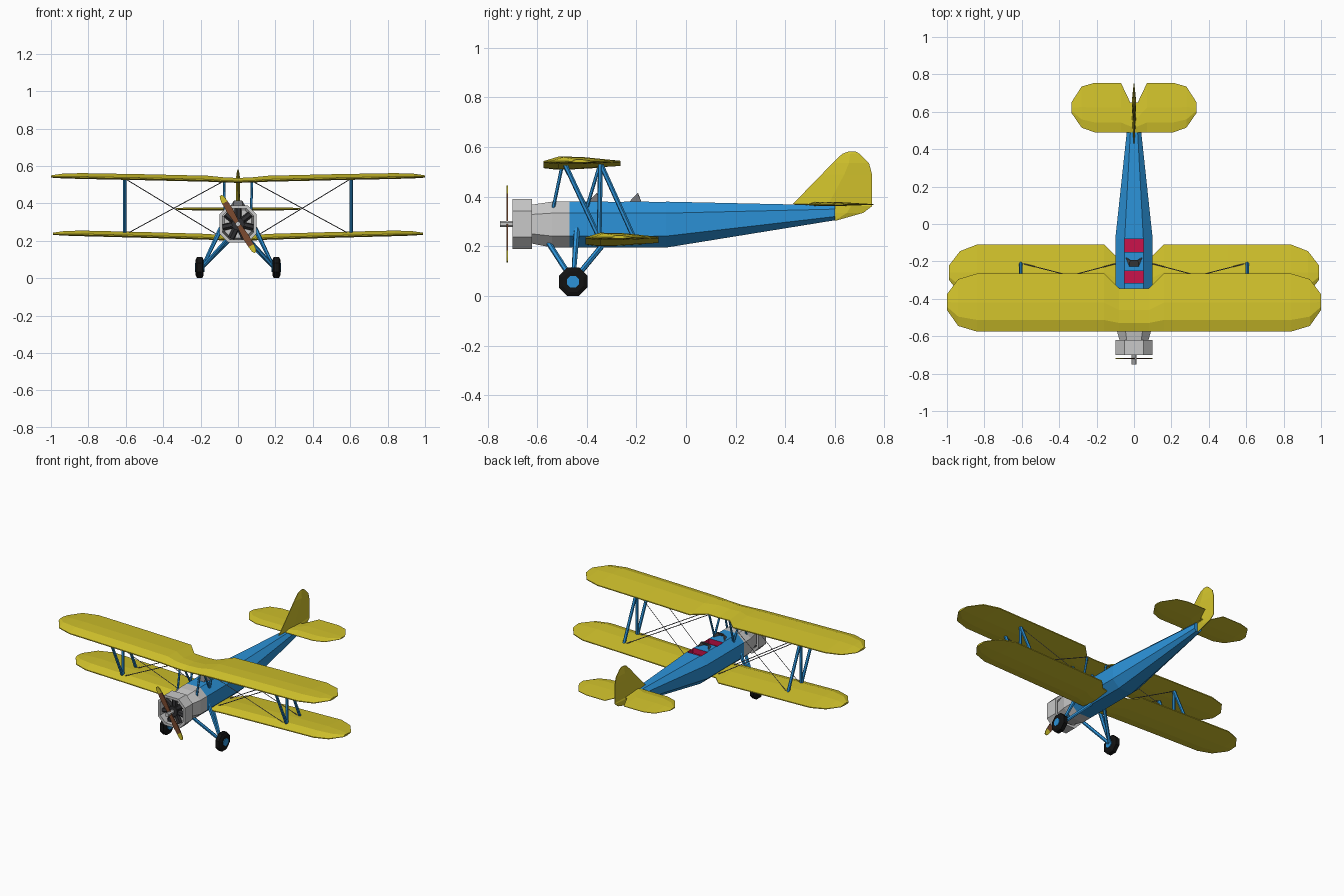
import bpy, bmesh, math
from mathutils import Vector

if "Cube" in bpy.data.objects:
    bpy.data.objects.remove(bpy.data.objects["Cube"])


def material(name, r, g, b):
    m = bpy.data.materials.new(name)
    m.use_nodes = True
    m.diffuse_color = (r, g, b, 1)
    bsdf = next(n for n in m.node_tree.nodes if n.type == 'BSDF_PRINCIPLED')
    bsdf.inputs["Base Color"].default_value = (r, g, b, 1)
    return m


YELLOW = material("wing yellow", 0.65, 0.55, 0.025)
BLUE = material("body blue", 0.025, 0.29, 0.69)
GREY = material("light metal", 0.58, 0.58, 0.58)
DARK = material("engine dark grey", 0.03, 0.03, 0.033)
BLACK = material("tyre black", 0.006, 0.006, 0.006)
BROWN = material("propeller wood", 0.2, 0.07, 0.03)
RED = material("seat red", 0.6, 0.006, 0.07)
WIRE = material("wire grey", 0.2, 0.2, 0.22)
GLASS = material("windscreen grey", 0.16, 0.16, 0.17)


def add(name, bm, *mats):
    bmesh.ops.recalc_face_normals(bm, faces=bm.faces)
    me = bpy.data.meshes.new(name)
    bm.to_mesh(me)
    bm.free()
    for m in mats:
        me.materials.append(m)
    ob = bpy.data.objects.new(name, me)
    bpy.context.collection.objects.link(ob)
    return ob


def loft(name, rings, *mats, closed=False):
    """Skin equal-length rings of points; cap the ends or join them up."""
    bm = bmesh.new()
    vs = [[bm.verts.new(p) for p in r] for r in rings]
    pairs = list(zip(vs, vs[1:])) + ([(vs[-1], vs[0])] if closed else [])
    for a, b in pairs:
        for i in range(len(a)):
            j = (i + 1) % len(a)
            bm.faces.new((a[i], a[j], b[j], b[i]))
    if not closed:
        bm.faces.new(vs[0])
        bm.faces.new(vs[-1])
    return add(name, bm, *mats)


def beam(name, a, b, r, mat, sides=6, r2=None):
    a, b = Vector(a), Vector(b)
    d = (b - a).normalized()
    u = d.orthogonal().normalized()
    v = d.cross(u)
    angs = [2 * math.pi * (i + .5) / sides for i in range(sides)]
    ring = lambda p, q: [p + (u * math.cos(t) + v * math.sin(t)) * q for t in angs]
    return loft(name, [ring(a, r), ring(b, r2 or r)], mat)


def octagon(y, w, z0, z1, fx=.5, fz=.25):
    """Chamfered body section at station y."""
    cx, h = w * fx, (z1 - z0) * fz
    half = [(cx, z0), (w, z0 + h), (w, z1 - h), (cx, z1)]
    return [(x, y, z) for x, z in half] + [(-x, y, z) for x, z in reversed(half)]


# Fuselage with two cut cockpits
body = loft("fuselage", [octagon(-.47, .1, .195, .38), octagon(-.08, .1, .195, .38),
                         octagon(.6, .027, .305, .365)], BLUE, RED)
for y0, y1 in ((-.315, -.25), (-.15, -.08)):
    box = [[(x, y, z) for x, z in ((-.052, .345), (.052, .345), (.052, .5), (-.052, .5))]
           for y in (y0, y1)]
    cutter = loft("cockpit_cutter", box, RED)
    cutter.hide_render = True
    mod = body.modifiers.new("cockpit", 'BOOLEAN')
    mod.operation, mod.solver, mod.object = 'DIFFERENCE', 'EXACT', cutter
    bpy.context.view_layer.objects.active = body
    bpy.ops.object.modifier_apply(modifier=mod.name)
    bpy.data.objects.remove(cutter)
for p in body.data.polygons:
    c = p.center
    inside = abs(c.x) < .06 and c.y < 0 and .33 < c.z < .379
    p.material_index = 1 if inside else 0

# Windscreens: a centre pane and two swept side panes
for label, y in (("front", -.395), ("rear", -.23)):
    bm = bmesh.new()
    V = lambda x, dy, z: bm.verts.new((x, y + dy, z))
    l0, r0, l1, r1 = V(-.025, 0, .378), V(.025, 0, .378), V(-.022, .035, .415), V(.022, .035, .415)
    bm.faces.new((l0, r0, r1, l1))
    bm.faces.new((l0, l1, V(-.045, .05, .378)))
    bm.faces.new((r0, V(.045, .05, .378), r1))
    ws = add(label + "_windscreen", bm, GLASS)
    ws.modifiers.new("thickness", 'SOLIDIFY').thickness = .004

# Nose and open cowling
loft("nose", [octagon(-.47, .1, .195, .38), octagon(-.54, .1, .195, .38),
              octagon(-.64, .072, .215, .365)], GREY)
cowl = [(-.70, .1), (-.62, .1), (-.62, .084), (-.70, .084)]
loft("cowling", [octagon(y, r, .29 - r, .29 + r, .52, .24) for y, r in cowl], GREY, closed=True)

# Radial engine and propeller shaft
beam("crankcase", (0, -.69, .29), (0, -.64, .29), .035, DARK, 10)
for i in range(7):
    t = 2 * math.pi * i / 7
    d = Vector((math.sin(t), 0, math.cos(t)))
    c = Vector((0, -.665, .29))
    beam("engine_cylinder", c + d * .025, c + d * .085, .018, DARK, 6)
beam("propeller_hub", (0, -.75, .29), (0, -.68, .29), .014, GREY, 8)

# Propeller: two tapered blades with painted tips
axis = Vector((-.52, 0, .854))
side = Vector((.854, 0, .52))
rings = []
for r, w in ((-.178, .006), (-.165, .013), (-.135, .016), (-.08, .018), (0, .011),
             (.08, .018), (.135, .016), (.165, .013), (.178, .006)):
    c = Vector((0, -.72, .29)) + axis * r
    rings.append([c + side * w * a + Vector((0, b, 0)) for a, b in
                  ((1, .003), (-1, .003), (-1, -.003), (1, -.003))])
prop = loft("propeller", rings, BROWN, YELLOW)
for p in prop.data.polygons:
    if (p.center - Vector((0, -.72, .29))).length > .14:
        p.material_index = 1

AIRFOIL = [(0, .4), (.2, 1), (.5, .95), (1, .45), (1, .25), (.5, 0), (.2, 0), (0, .2)]


def wing(name, stations):
    """Stations are x, leading y, trailing y, bottom z, thickness for one half."""
    full = [(-s[0],) + s[1:] for s in reversed(stations) if s[0] > 0] + stations
    loft(name, [[(x, a + (b - a) * u, z + t * h) for u, h in AIRFOIL]
                for x, a, b, z, t in full], YELLOW)


wing("upper_wing", [(0, -.575, -.345, .51, .026), (.08, -.575, -.345, .512, .028),
                    (.16, -.575, -.265, .516, .032), (.5, -.575, -.265, .524, .032),
                    (.84, -.575, -.265, .531, .031), (.94, -.545, -.295, .534, .025),
                    (1, -.46, -.375, .538, .012)])
wing("lower_wing", [(.0, -.405, -.18, .2, .026), (.1, -.405, -.17, .203, .028),
                    (.16, -.405, -.11, .206, .031), (.5, -.405, -.11, .216, .031),
                    (.84, -.405, -.11, .225, .03), (.93, -.375, -.145, .228, .024),
                    (.988, -.3, -.22, .232, .012)])
wing("tailplane", [(0, .49, .65, .363, .016), (.02, .49, .65, .363, .016),
                   (.07, .49, .755, .363, .016), (.21, .49, .755, .363, .016),
                   (.28, .515, .735, .364, .014), (.335, .595, .65, .367, .007)])

# Fin and rudder
fin = []
for z, a, b in ((.305, .595, .61), (.335, .595, .715), (.362, .595, .75), (.37, .43, .75),
                (.49, .547, .75), (.535, .59, .738), (.573, .63, .7), (.582, .655, .685)):
    w = .011 * min(1, (b - a) / .14)
    m = a + (b - a) * .45
    fin.append([(.002, a, z), (w, m, z), (.002, b, z), (-.002, b, z), (-w, m, z), (-.002, a, z)])
loft("fin_and_rudder", fin, YELLOW)

for s, label in ((1, "left_"), (-1, "right_")):
    # N-shaped wing struts and short centre struts
    for y0, y1 in ((-.35, -.49), (-.35, -.345), (-.21, -.345)):
        beam(label + "wing_strut", (s * .605, y0, .235), (s * .605, y1, .535), .01, BLUE)
    for y0, y1 in ((-.535, -.5), (-.4, -.35), (-.4, -.49)):
        beam(label + "centre_strut", (s * .07, y0, .355), (s * .075, y1, .522), .007, BLUE)
    # Bracing wires
    for low, high in ((-.35, -.49), (-.21, -.345)):
        beam(label + "landing_wire", (s * .6, low, .235), (s * .075, high, .52), .0025, WIRE, 4)
        beam(label + "flying_wire", (s * .09, low, .22), (s * .6, high, .53), .0025, WIRE, 4)
    # Landing gear legs
    hub = (s * .19, -.455, .06)
    for top in ((s * .05, -.555, .215), (s * .05, -.34, .2)):
        beam(label + "gear_leg", top, hub, .011, BLUE)
    beam(label + "shock_strut", (s * .09, -.44, .27), hub, .013, BLUE, 6, .009)
    # Wheel with a rounded tyre
    rings = []
    for dx, r in ((-.021, .045), (-.013, .062), (.013, .062), (.021, .045)):
        angs = [math.pi * (i + .5) / 4 for i in range(8)]
        rings.append([(s * .205 + dx, -.455 + r * math.cos(t), .0573 + r * math.sin(t))
                      for t in angs])
    loft(label + "tyre", rings, BLACK)
    beam(label + "wheel_hub", (s * .18, -.455, .0573), (s * .23, -.455, .0573), .026, BLUE, 8)
